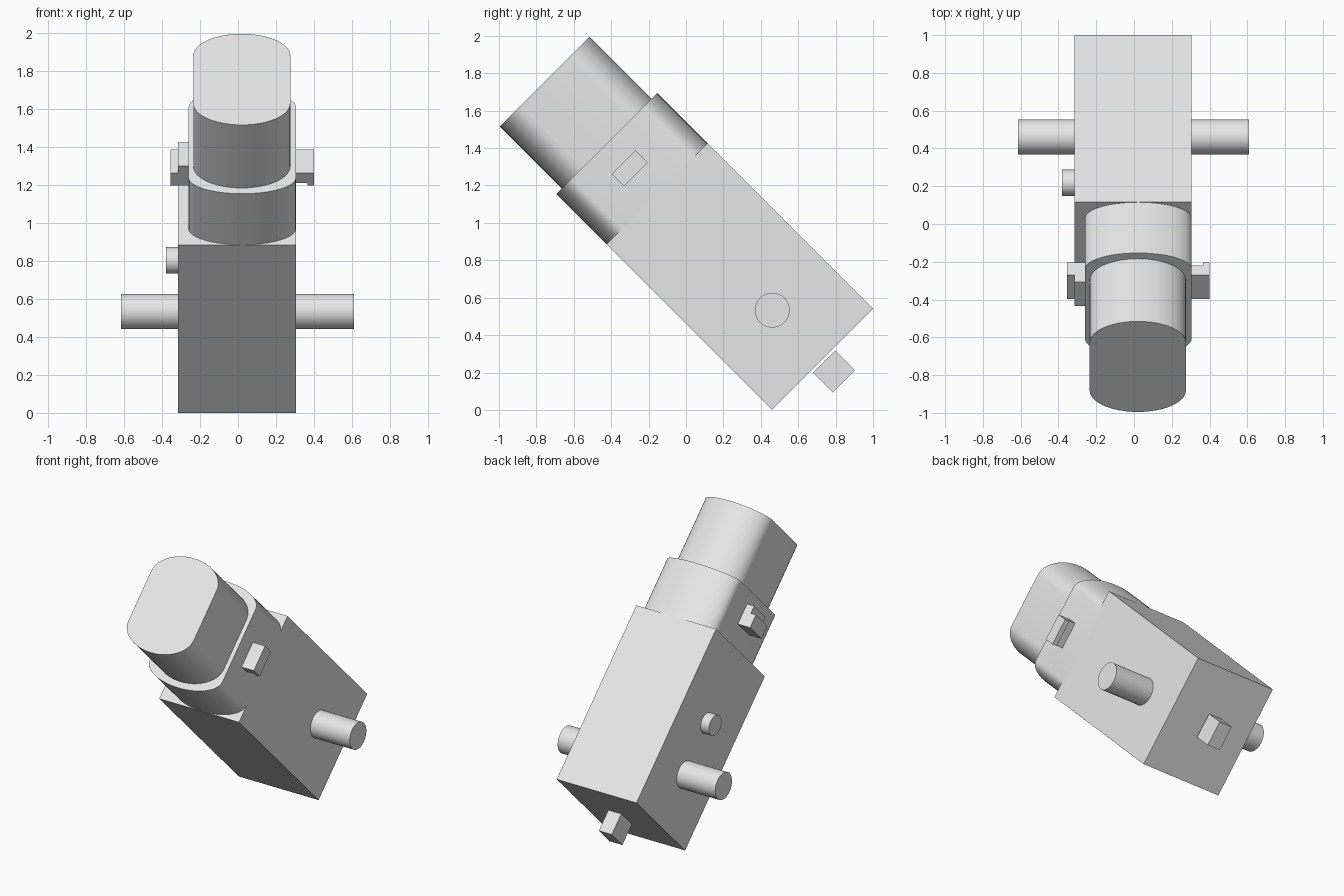
import bpy
import bmesh
import math
from mathutils import Matrix

cube = bpy.data.objects.get("Cube")
if cube:
    bpy.data.objects.remove(cube, do_unlink=True)

grey = bpy.data.materials.new("light grey")
grey.use_nodes = True
grey.diffuse_color = (0.8, 0.8, 0.8, 1)
grey.node_tree.nodes["Principled BSDF"].inputs["Base Color"].default_value = (0.8, 0.8, 0.8, 1)

# Parts are laid out upright (x across, y deep, z along the body), then leaned forward
TILT = Matrix.Rotation(math.radians(45), 4, "X")
MID = 0.707  # depth of the body's centre line


def finish(name, bm, smooth=False):
    bmesh.ops.recalc_face_normals(bm, faces=bm.faces)
    bm.transform(TILT)
    mesh = bpy.data.meshes.new(name)
    bm.to_mesh(mesh)
    bm.free()
    mesh.materials.append(grey)
    obj = bpy.data.objects.new(name, mesh)
    bpy.context.collection.objects.link(obj)
    if smooth:
        bpy.ops.object.select_all(action="DESELECT")
        obj.select_set(True)
        bpy.context.view_layer.objects.active = obj
        bpy.ops.object.shade_smooth_by_angle(angle=math.radians(35))
    return obj


def box(name, x, y, z):
    bm = bmesh.new()
    bmesh.ops.create_cube(bm, size=1)
    for v in bm.verts:
        v.co = [lo + (c + 0.5) * (hi - lo) for c, (lo, hi) in zip(v.co, (x, y, z))]
    return finish(name, bm)


def rod(name, x, y, z, radius):
    bm = bmesh.new()
    place = Matrix.Translation((sum(x) / 2, y, z)) @ Matrix.Rotation(math.pi / 2, 4, "Y")
    bmesh.ops.create_cone(bm, cap_ends=True, segments=32, radius1=radius,
                          radius2=radius, depth=x[1] - x[0], matrix=place)
    return finish(name, bm, True)


def can(name, cx, half_x, half_y, bulge, z):
    """Flat-sided can whose two ends swell into shallow arcs."""
    bm = bmesh.new()
    ring = []
    steps = 24
    for side in (1, -1):
        for i in range(steps + 1):
            t = math.pi * i / steps
            ring.append(bm.verts.new((cx + side * half_x * math.cos(t),
                                      MID + side * (half_y - bulge + bulge * math.sin(t)),
                                      z[0])))
    base = bm.faces.new(ring)
    top = bmesh.ops.extrude_face_region(bm, geom=[base], use_keep_orig=True)["geom"]
    bmesh.ops.translate(bm, vec=(0, 0, z[1] - z[0]),
                        verts=[g for g in top if isinstance(g, bmesh.types.BMVert)])
    return finish(name, bm, True)


# Main body
box("gearbox_housing", (-0.315, 0.305), (0.325, 1.089), (-0.325, 0.926))
can("motor_collar", 0.0225, 0.2825, 0.382, 0.12, (0.90, 1.306))
can("motor_can", 0.02, 0.255, 0.339, 0.16, (1.28, 1.775))

# Output shaft and locating peg
rod("output_shaft", (-0.615, 0.61), 0.703, 0.051, 0.093)
rod("locating_peg", (-0.38, -0.30), 0.722, 0.414, 0.07)

# Strap clips: an arm against the collar and an outer lip
clip_y = (0.612, 0.79)
box("left_clip_arm", (0.29, 0.37), clip_y, (1.10, 1.172))
box("left_clip_lip", (0.365, 0.40), clip_y, (1.08, 1.172))
box("right_clip_arm", (-0.315, -0.25), clip_y, (1.08, 1.225))
box("right_clip_lip", (-0.355, -0.315), clip_y, (1.08, 1.172))

# Mounting tab just below the housing
box("mounting_tab", (-0.055, 0.045), (0.62, 0.788), (-0.489, -0.34))
